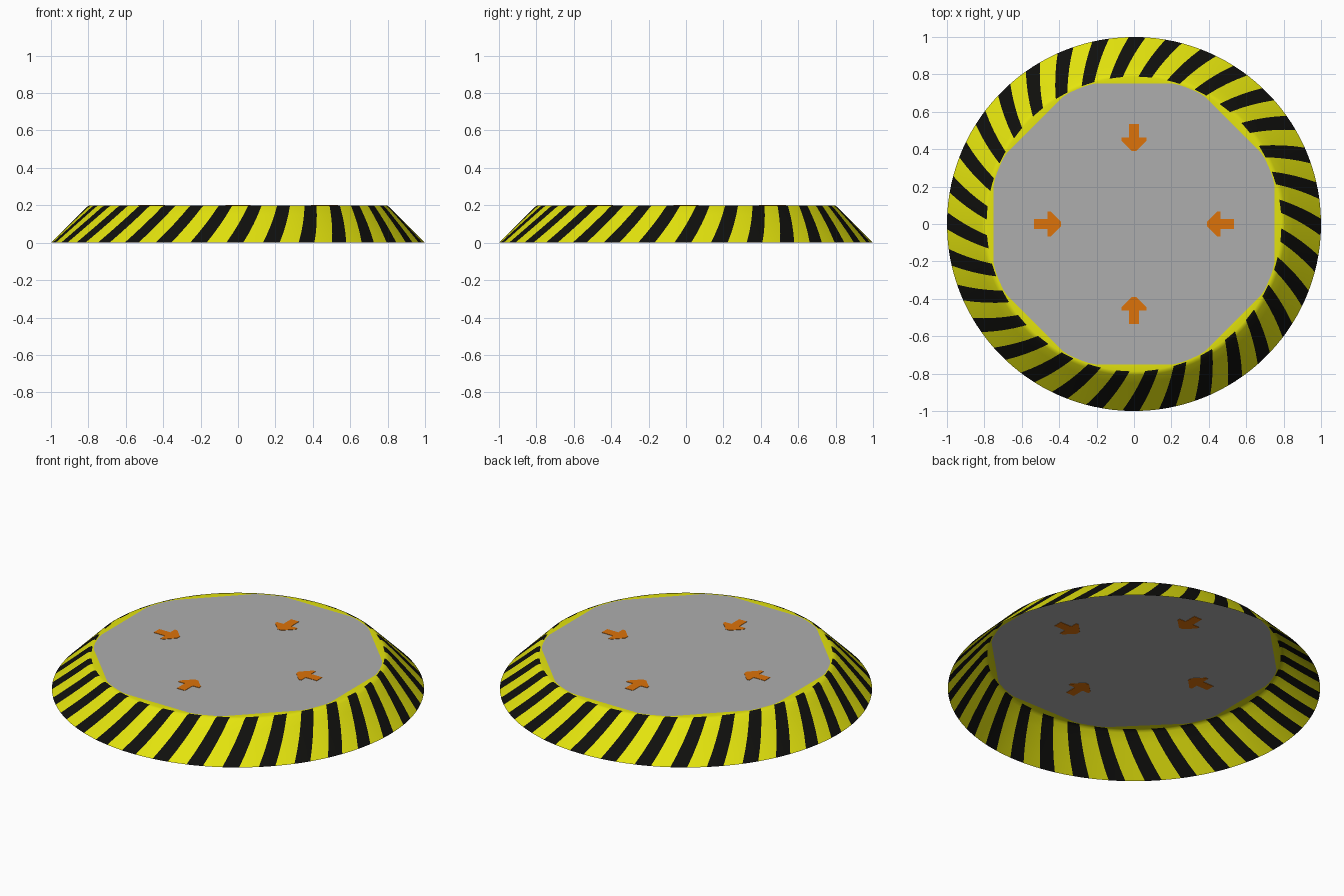
import bpy, bmesh, math
from mathutils import Matrix

if "Cube" in bpy.data.objects:
    bpy.data.objects.remove(bpy.data.objects["Cube"])


def material(name, r, g, b):
    m = bpy.data.materials.new(name)
    m.diffuse_color = (r, g, b, 1)
    m.use_nodes = True
    m.node_tree.nodes["Principled BSDF"].inputs["Base Color"].default_value = m.diffuse_color
    return m


YELLOW = material("warning yellow", 0.78, 0.78, 0.004)
BLACK = material("stripe black", 0.005, 0.005, 0.004)
GREY = material("plate grey", 0.42, 0.42, 0.42)
ORANGE = material("arrow orange", 0.72, 0.17, 0.003)


def make_object(name, bm, mats):
    mesh = bpy.data.meshes.new(name)
    bm.to_mesh(mesh)
    bm.free()
    for m in mats:
        mesh.materials.append(m)
    ob = bpy.data.objects.new(name, mesh)
    bpy.context.collection.objects.link(ob)
    return ob


STRIPES = 32
STEPS = 4                      # columns per stripe period (2 black, 2 yellow)
N = STRIPES * STEPS
TWIST = math.radians(7.5)      # spiral of the stripes from top to bottom
PHASE = math.radians(6.5)
BLACK_PART = 0.46
TOP = 0.2


def column_angle(i):
    period, k = divmod(i, STEPS)
    offset = (-BLACK_PART / 2, 0, BLACK_PART / 2, 0.5)[k]
    return PHASE + (period + offset) * 2 * math.pi / STRIPES


def plate_radius(a):
    # octagon with corners rounded off by a circle
    q = math.pi / 4
    d = (a + q / 2) % q - q / 2
    return min(0.782, 0.75 / math.cos(d))


# striped sloping skirt, open underneath
profile = [(1.0, 0.0), (0.95, 0.05), (0.9, 0.1), (0.85, 0.15), (0.81, 0.19),
           (0.798, 0.198), (0.788, TOP)]
bm = bmesh.new()
rings = []
for r, z in profile:
    shift = -TWIST * (r - 0.8) / 0.2
    angles = [column_angle(i) + shift for i in range(N)]
    rings.append([bm.verts.new((r * math.cos(a), r * math.sin(a), z)) for a in angles])
rim = [(plate_radius(a) * math.cos(a), plate_radius(a) * math.sin(a), TOP) for a in angles]
rings.append([bm.verts.new(p) for p in rim])
for k in range(len(rings) - 1):
    for i in range(N):
        j = (i + 1) % N
        f = bm.faces.new((rings[k][i], rings[k][j], rings[k + 1][j], rings[k + 1][i]))
        f.smooth = True
        f.material_index = 1 if i % STEPS < 2 and k < len(profile) - 1 else 0
make_object("striped_skirt", bm, [YELLOW, BLACK])

# flat top plate
bm = bmesh.new()
bm.faces.new([bm.verts.new(p) for p in rim])
make_object("top_plate", bm, [GREY])

# four painted arrows pointing inward, thin enough to show on both sides of the plate
half = [(0.39, 0.012), (0.445, 0.068), (0.462, 0.068), (0.462, 0.026), (0.535, 0.026)]
outline = half + [(x, -y) for x, y in reversed(half)]
for n, side in enumerate(("right", "back", "left", "front")):
    bm = bmesh.new()
    face = bm.faces.new([bm.verts.new((x, y, TOP - 0.002)) for x, y in outline])
    ext = bmesh.ops.extrude_face_region(bm, geom=[face], use_keep_orig=True)
    for v in ext["geom"]:
        if isinstance(v, bmesh.types.BMVert):
            v.co.z += 0.004
    bmesh.ops.recalc_face_normals(bm, faces=bm.faces)
    bmesh.ops.transform(bm, matrix=Matrix.Rotation(n * math.pi / 2, 4, 'Z'), verts=bm.verts)
    make_object("arrow_" + side, bm, [ORANGE])
